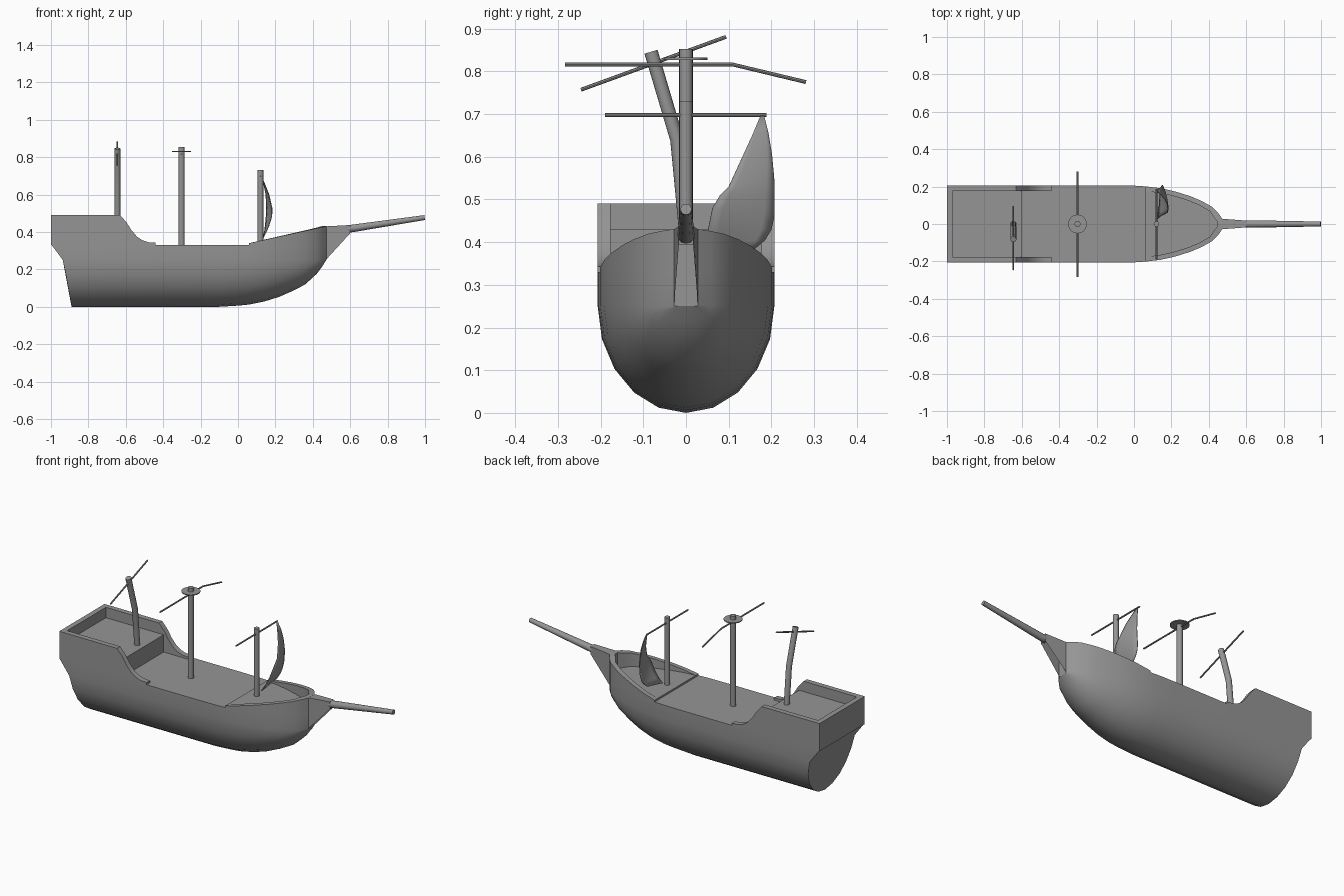
import bpy, bmesh, math
from mathutils import Vector

if "Cube" in bpy.data.objects:
    bpy.data.objects.remove(bpy.data.objects["Cube"])

mat = bpy.data.materials.new("dark_grey")
mat.diffuse_color = (0.3, 0.3, 0.3, 1)
mat.use_nodes = True
mat.node_tree.nodes["Principled BSDF"].inputs["Base Color"].default_value = mat.diffuse_color


def make(name, verts, faces):
    me = bpy.data.meshes.new(name)
    bm = bmesh.new()
    vs = [bm.verts.new(v) for v in verts]
    for f in faces:
        bm.faces.new([vs[i] for i in f])
    bmesh.ops.recalc_face_normals(bm, faces=bm.faces)
    bm.to_mesh(me)
    bm.free()
    me.materials.append(mat)
    ob = bpy.data.objects.new(name, me)
    bpy.context.collection.objects.link(ob)
    bpy.ops.object.select_all(action='DESELECT')
    bpy.context.view_layer.objects.active = ob
    ob.select_set(True)
    bpy.ops.object.shade_smooth_by_angle(angle=math.radians(30))
    return ob


def loft(name, rings, closed=True, caps=True):
    n = len(rings[0])
    verts = [v for r in rings for v in r]
    faces = []
    for i in range(len(rings) - 1):
        for j in range(n if closed else n - 1):
            k = (j + 1) % n
            faces.append((i * n + j, i * n + k, (i + 1) * n + k, (i + 1) * n + j))
    if caps:
        faces += [tuple(range(n)), tuple(range(len(verts) - n, len(verts)))]
    return make(name, verts, faces)


def tube(name, path, radii, sides=16):
    pts = [Vector(p) for p in path]
    ref = Vector((1, 0, 0)) if abs((pts[1] - pts[0]).normalized().x) < 0.9 else Vector((0, 1, 0))
    rings = []
    for i, p in enumerate(pts):
        d = (pts[min(i + 1, len(pts) - 1)] - pts[max(i - 1, 0)]).normalized()
        u = d.cross(ref).normalized()
        v = d.cross(u)
        rings.append([p + radii[i] * (u * math.cos(a) + v * math.sin(a))
                      for a in (2 * math.pi * k / sides for k in range(sides))])
    return loft(name, rings)


def plate(name, profile, y0, y1):
    return loft(name, [[(x, y, z) for x, z in profile] for y in (y0, y1)])


def lerp(x, table):
    for (a, p), (b, q) in zip(table, table[1:]):
        if x <= b:
            return p + (q - p) * max(0, (x - a) / (b - a))
    return table[-1][1]


W, DECK, MID = 0.207, 0.33, 0.25
# hull stations: x, half width, keel height
stations = [(-1, W, 0), (-0.6, W, 0), (-0.1, W, 0), (0, 0.205, 0.006), (0.06, 0.201, 0.012),
            (0.14, 0.192, 0.028), (0.22, 0.174, 0.053), (0.3, 0.149, 0.088), (0.36, 0.124, 0.12),
            (0.42, 0.09, 0.175), (0.45, 0.059, 0.215), (0.472, 0.028, 0.25)]
stern = [(0, -0.89), (0.245, -0.933), (0.335, -1)]

# hull body
rings = []
for i, (x, w, k) in enumerate(stations):
    ring = [(w, DECK)]
    ring += [(w * math.cos(a), MID - (MID - k) * math.sin(a) + 1e-4 * math.cos(a))
             for a in (math.pi * j / 10 for j in range(11))]
    ring += [(-w, DECK)]
    rings.append([(lerp(z, stern) if i == 0 else x, y, z) for y, z in ring])
loft("hull", rings)

# stern bulwarks, transom and raised quarterdeck
side = [(-1, DECK), (-1, 0.49), (-0.63, 0.49), (-0.595, 0.45), (-0.57, 0.41), (-0.54, 0.375),
        (-0.51, 0.355), (-0.48, 0.345), (-0.44, 0.343), (-0.44, DECK)]
for s, label in ((1, "left"), (-1, "right")):
    plate("stern_bulwark_" + label, side, s * 0.177, s * W)
plate("transom_bulwark", [(-1, DECK), (-1, 0.49), (-0.97, 0.49), (-0.97, DECK)], -0.177, 0.177)
plate("quarterdeck", [(-0.97, DECK), (-0.97, 0.43), (-0.6, 0.43), (-0.6, DECK)], -0.177, 0.177)

# bow bulwark wrapping both sides
bow = stations[4:]
path = [(x, w) for x, w, k in bow] + [(x, -w) for x, w, k in reversed(bow)]
rings, inner = [], []
for i, (x, y) in enumerate(path):
    a = Vector(path[max(i - 1, 0)])
    b = Vector(path[min(i + 1, len(path) - 1)])
    d = (b - a).normalized()
    ix, iy = x + 0.026 * d.y, y - 0.026 * d.x
    if i in (0, len(path) - 1):
        ix = x
    iy = math.copysign(max(abs(y) - 0.028, 0.012) if abs(y) < 0.06 else abs(iy), y)
    iz = 0.34 + 0.22 * (x - 0.06)
    inner.append((ix, iy))
    rings.append([(x, y, DECK), (x, y, iz), (ix, iy, iz), (ix, iy, DECK)])
loft("bow_bulwark", rings)
# foredeck
loft("foredeck", [[(x, y, z) for x, y in inner] for z in (DECK - 0.01, 0.34)])

# beakhead cheeks, open underneath, and bowsprit
beak = [v for x, y, y2, lo, hi in ((0.471, 0.028, 0.028, 0.252, 0.43),
                                   (0.6, 0.017, 0.018, 0.393, 0.437))
        for v in ((x, -y, lo), (x, y, lo), (x, y2, hi), (x, -y2, hi))]
make("beakhead", beak, [(1, 2, 6, 5), (2, 3, 7, 6), (3, 0, 4, 7), (4, 5, 6, 7)])
tube("bowsprit", [(0.585, 0, 0.415), (0.62, 0, 0.42), (0.998, 0, 0.477)], [0.02, 0.02, 0.013], 12)

# masts
tube("fore_mast", [(0.12, 0, 0.32), (0.12, 0, 0.73)], [0.015] * 2)
tube("main_mast", [(-0.302, 0, 0.32), (-0.302, 0, 0.853)], [0.016] * 2)
tube("mizzen_mast", [(-0.645, 0, 0.42), (-0.645, -0.021, 0.64), (-0.645, -0.082, 0.846)], [0.016] * 3)
tube("crows_nest", [(-0.302, 0, 0.827), (-0.302, 0, 0.832)], [0.05] * 2, 24)

# yards
tube("fore_yard", [(0.12, -0.19, 0.698), (0.12, 0.188, 0.698)], [0.0045] * 2, 8)
tube("main_yard", [(-0.302, -0.283, 0.816), (-0.302, 0.11, 0.816), (-0.302, 0.281, 0.775)], [0.0045] * 3, 8)
tube("mizzen_yard", [(-0.645, -0.246, 0.757), (-0.645, 0.094, 0.881)], [0.0045] * 2, 8)

# torn sail: left and right edge (y, z) per row, bellied forward most near the centreline
rows = [(0.174, 0.695, 0.183, 0.695), (0.155, 0.65, 0.193, 0.655), (0.132, 0.6, 0.201, 0.605),
        (0.1, 0.53, 0.206, 0.55), (0.08, 0.51, 0.207, 0.51), (0.062, 0.48, 0.207, 0.465),
        (0.052, 0.43, 0.2, 0.43), (0.044, 0.39, 0.185, 0.405), (0.03, 0.355, 0.155, 0.38)]
rings = []
for yl, zl, yr, zr in rows:
    ring = []
    for j in range(7):
        t = j / 6
        y, z = yl + (yr - yl) * t, zl + (zr - zl) * t
        belly = 0.06 - 0.032 * (y / 0.207) ** 3
        ring.append((0.125 + belly * math.sin(math.pi * (z - 0.35) / 0.35), y, z))
    rings.append(ring)
sail = loft("torn_sail", rings, closed=False, caps=False)
mod = sail.modifiers.new("thickness", 'SOLIDIFY')
mod.thickness = 0.004
mod.offset = 0
